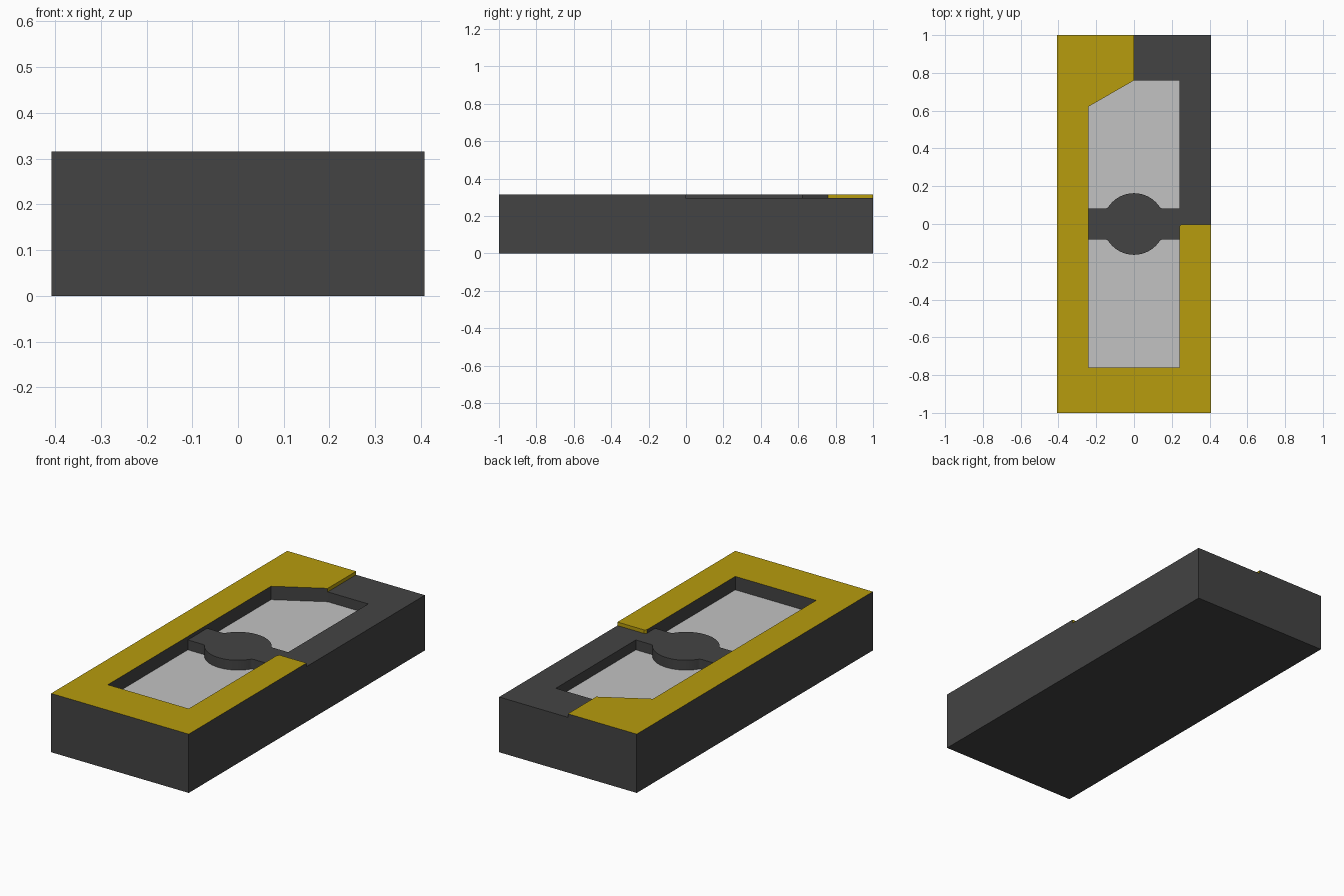
import bpy, bmesh, math

if "Cube" in bpy.data.objects:
    bpy.data.objects.remove(bpy.data.objects["Cube"], do_unlink=True)

HX, HY = 0.408, 1.0                        # half width and half length
FLOOR_Z, BODY_Z, TOP_Z = 0.243, 0.296, 0.315
PX, PY = 0.24, 0.76                        # pocket half width and half length
BAR, DISC, FILLET = 0.082, 0.163, 0.02     # bridge half width, disc radius, blend


def material(name, r, g, b):
    m = bpy.data.materials.new(name)
    m.use_nodes = True
    m.diffuse_color = (r, g, b, 1)
    m.node_tree.nodes["Principled BSDF"].inputs["Base Color"].default_value = (r, g, b, 1)
    return m


dark = material("dark grey", 0.057, 0.057, 0.057)
gold = material("gold", 0.474, 0.334, 0.004)
silver = material("silver", 0.54, 0.54, 0.54)


def prism(name, outline, z0, z1, mats):
    """Extrude a flat outline from z0 to z1."""
    bm = bmesh.new()
    face = bm.faces.new([bm.verts.new((x, y, z0)) for x, y in outline])
    top = bmesh.ops.extrude_face_region(bm, geom=[face], use_keep_orig=True)
    for v in top["geom"]:
        if isinstance(v, bmesh.types.BMVert):
            v.co.z = z1
    bmesh.ops.recalc_face_normals(bm, faces=bm.faces)
    mesh = bpy.data.meshes.new(name)
    bm.to_mesh(mesh)
    bm.free()
    for m in mats:
        mesh.materials.append(m)
    ob = bpy.data.objects.new(name, mesh)
    bpy.context.collection.objects.link(ob)
    return ob


def arc(cx, cy, r, a0, a1, n):
    return [(cx + r * math.cos(a0 + (a1 - a0) * i / n),
             cy + r * math.sin(a0 + (a1 - a0) * i / n)) for i in range(n + 1)]


def bridge_edge():
    """Upper edge of the bridge, left to right, bulging round the disc."""
    cy = BAR + FILLET
    cx = math.sqrt((DISC + FILLET) ** 2 - cy ** 2)
    a = math.atan2(cy, cx)
    right = arc(cx, cy, FILLET, math.pi + a, 1.5 * math.pi, 5)
    left = [(-x, y) for x, y in reversed(right)]
    disc = arc(0, 0, DISC, math.pi - a, a, 28)
    return [(-PX, BAR)] + left + disc[1:-1] + right + [(PX, BAR)]


# Body block with two pockets, leaving the bridge and disc between them
body = prism("body", [(-HX, -HY), (HX, -HY), (HX, HY), (-HX, HY)], 0, BODY_Z, [dark, silver])
edge = bridge_edge()
pockets = {
    "back_pocket_cutter": edge + [(PX, PY), (0, PY), (-PX, 0.622)],
    "front_pocket_cutter": [(x, -y) for x, y in edge] + [(PX, -PY), (-PX, -PY)],
}
bpy.context.view_layer.objects.active = body
for name, outline in pockets.items():
    cutter = prism(name, outline, FLOOR_Z, BODY_Z + 0.1, [dark])
    cutter.hide_render = True
    mod = body.modifiers.new(name, "BOOLEAN")
    mod.operation, mod.solver, mod.object = "DIFFERENCE", "EXACT", cutter
    bpy.ops.object.modifier_apply(modifier=name)
    bpy.data.objects.remove(cutter, do_unlink=True)

# Pocket floors are silver
for p in body.data.polygons:
    p.material_index = int(p.normal.z > 0.5 and abs(p.center.z - FLOOR_Z) < 0.005)

# Raised frame round three sides: gold on top and on its end steps
frame = prism("raised_frame", [
    (-HX, HY), (0, HY), (0, PY), (-PX, 0.622), (-PX, -PY), (PX, -PY),
    (PX, -0.012), (PX + 0.01, -0.002), (HX, -0.002), (HX, -HY), (-HX, -HY)],
    BODY_Z, TOP_Z, [dark, gold])
for p in frame.data.polygons:
    end_step = abs(p.normal.z) < 0.5 and p.center.x > -0.01 and p.center.y > -0.02
    p.material_index = int(p.normal.z > 0.5 or end_step)
